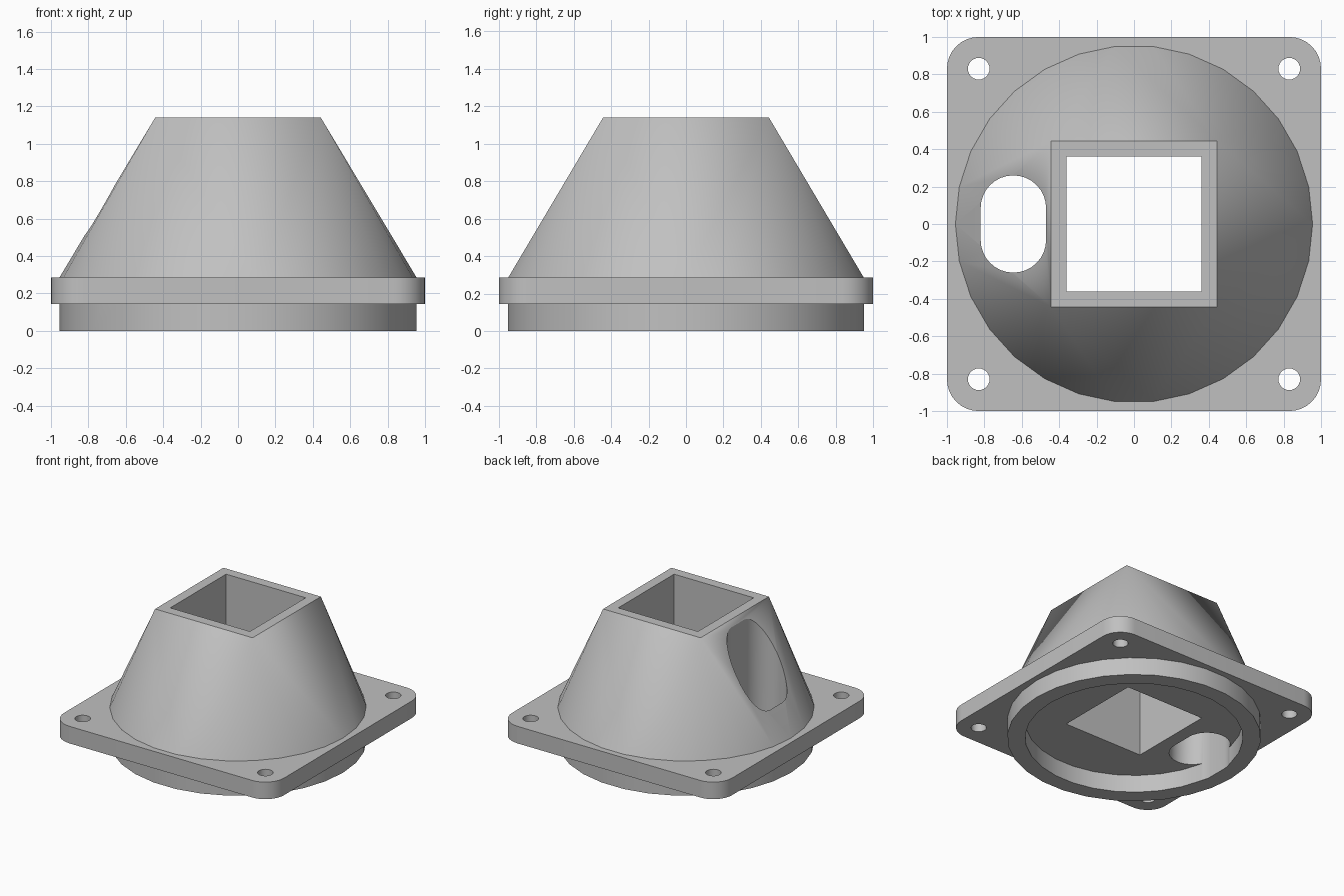
import bpy, bmesh
from math import sin, cos, pi, radians

if "Cube" in bpy.data.objects:
    bpy.data.objects.remove(bpy.data.objects["Cube"], do_unlink=True)

FLANGE_Z, HOOD_Z, TOP_Z = 0.145, 0.285, 1.14
RADIUS, SIDES = 0.955, 30

grey = bpy.data.materials.new("plain grey")
grey.use_nodes = True
grey.diffuse_color = (0.53, 0.53, 0.53, 1)
grey.node_tree.nodes["Principled BSDF"].inputs["Base Color"].default_value = grey.diffuse_color


def circle(r, n=SIDES, x=0, y=0):
    return [(x + r * cos(2 * pi * i / n), y + r * sin(2 * pi * i / n)) for i in range(n)]


def rounded_rect(cx, hx, hy, r, steps=8):
    """Outline of a rectangle with rounded corners, anticlockwise."""
    pts = []
    for k, (sx, sy) in enumerate([(1, 1), (-1, 1), (-1, -1), (1, -1)]):
        for i in range(steps + 1):
            a = (k + i / steps) * pi / 2
            p = (cx + sx * (hx - r) + r * cos(a), sy * (hy - r) + r * sin(a))
            if not pts or abs(p[0] - pts[-1][0]) + abs(p[1] - pts[-1][1]) > 1e-4:
                pts.append(p)
    if abs(pts[0][0] - pts[-1][0]) + abs(pts[0][1] - pts[-1][1]) < 1e-4:
        pts.pop()
    return pts


def square(h):
    return [(h, h), (-h, h), (-h, -h), (h, -h)]


def to_object(bm, name):
    bmesh.ops.recalc_face_normals(bm, faces=bm.faces)
    mesh = bpy.data.meshes.new(name)
    bm.to_mesh(mesh)
    bm.free()
    mesh.materials.append(grey)
    obj = bpy.data.objects.new(name, mesh)
    bpy.context.scene.collection.objects.link(obj)
    return obj


def prism(name, outline, z0, z1):
    bm = bmesh.new()
    face = bm.faces.new([bm.verts.new((x, y, z0)) for x, y in outline])
    out = bmesh.ops.extrude_face_region(bm, geom=[face])
    for v in out["geom"]:
        if isinstance(v, bmesh.types.BMVert):
            v.co.z = z1
    return to_object(bm, name)


def combine(target, tool, operation):
    mod = target.modifiers.new(tool.name, "BOOLEAN")
    mod.operation, mod.solver, mod.object = operation, "EXACT", tool
    bpy.context.view_layer.objects.active = target
    bpy.ops.object.modifier_apply(modifier=mod.name)
    bpy.data.objects.remove(tool, do_unlink=True)


# Mounting flange with rounded corners
body = prism("square_to_round_adapter", rounded_rect(0, 1, 1, 0.17), FLANGE_Z, HOOD_Z)

# Hood: hull between the round base and the square top
bm = bmesh.new()
for outline, z in ((circle(RADIUS), HOOD_Z), (square(0.443), TOP_Z)):
    for x, y in outline:
        bm.verts.new((x, y, z))
bmesh.ops.convex_hull(bm, input=bm.verts)
combine(body, to_object(bm, "hood"), "UNION")

# Locating collar under the flange, with its round recess
combine(body, prism("collar", circle(RADIUS), 0, FLANGE_Z), "UNION")
combine(body, prism("collar_recess", circle(0.82), -0.1, FLANGE_Z), "DIFFERENCE")

# Square passage and side slot, both straight through
combine(body, prism("square_passage", square(0.362), -0.1, 1.3), "DIFFERENCE")
combine(body, prism("side_slot", rounded_rect(-0.645, 0.175, 0.26, 0.175), -0.1, 1.3), "DIFFERENCE")

# Corner screw holes
for sx in (-1, 1):
    for sy in (-1, 1):
        hole = prism("screw_hole", circle(0.058, 24, 0.83 * sx, 0.83 * sy), 0, 0.5)
        combine(body, hole, "DIFFERENCE")

# Smooth the curved walls, keep the edges crisp
bpy.ops.object.select_all(action="DESELECT")
body.select_set(True)
bpy.context.view_layer.objects.active = body
bpy.ops.object.shade_smooth_by_angle(angle=radians(25))
